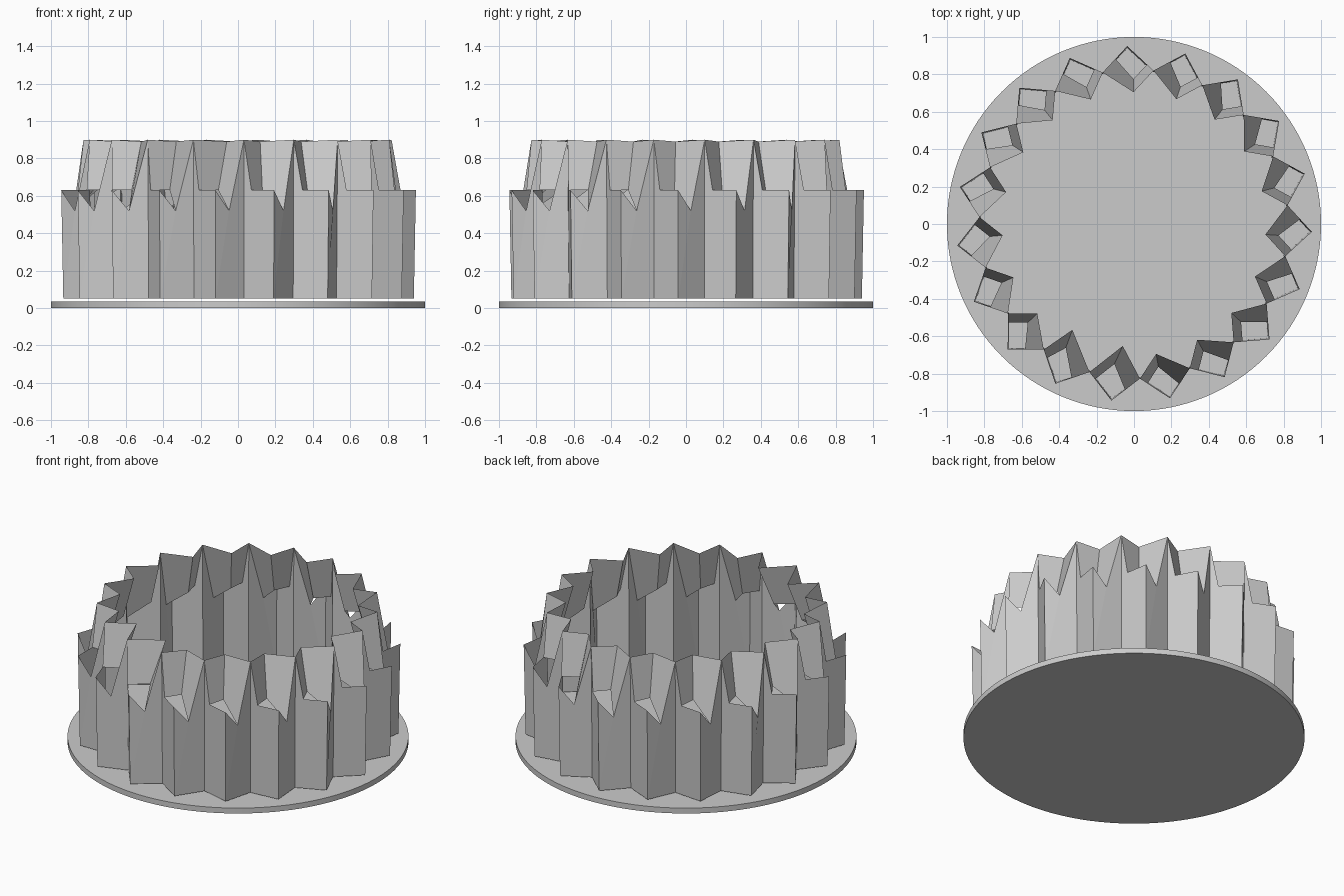
import bpy, bmesh
from math import radians, cos, sin
from mathutils import Vector

cube = bpy.data.objects.get("Cube")
if cube:
    bpy.data.objects.remove(cube)

PLEATS = 19
STEP = 360 / PLEATS
FIRST = 92.2
LOW, SHELF, TOP = 0.05, 0.63, 0.9


def polar(radius, degrees, z):
    a = radians(degrees)
    return Vector((radius * cos(a), radius * sin(a), z))


def at_height(point, z):
    return Vector((point.x, point.y, z))


def add_pleat(bm, angle, tip_radius, tip_turn):
    """One outward fold with its upper half cut free and pushed inward."""
    # Valleys on either side and the outer ridge
    valley_a = polar(0.827, angle - STEP / 2, TOP)
    valley_b = polar(0.827, angle + STEP / 2, TOP)
    foot_a = polar(0.818, angle - STEP / 2, LOW)
    foot_b = polar(0.818, angle + STEP / 2, LOW)
    ridge = polar(0.952, angle, SHELF)
    ridge_foot = polar(0.941, angle, LOW)

    # Lower ends of the slanted creases
    crease_a = at_height(valley_a.lerp(ridge, 0.25), SHELF)
    crease_b = at_height(valley_b.lerp(ridge, 0.52), 0.52)

    # Inward fold
    tip = polar(tip_radius, angle + tip_turn, 0.89)
    heel = tip + 0.38 * (valley_a - tip) + 0.25 * (valley_b - tip)
    heel.z = SHELF

    faces = (
        (foot_a, ridge_foot, ridge, crease_a, valley_a),
        (ridge_foot, crease_b, ridge),
        (ridge_foot, foot_b, valley_b, crease_b),
        (valley_a, crease_a, heel, tip),
        (tip, heel, crease_b, valley_b),
    )
    for corners in faces:
        bm.faces.new([bm.verts.new(p) for p in corners])


# Round base plate
bpy.ops.mesh.primitive_cylinder_add(vertices=128, radius=1, depth=0.035,
                                    location=(0, 0, 0.0175))
base = bpy.context.object
base.name = "base_plate"
bpy.ops.object.shade_smooth_by_angle(angle=radians(30))

# Pleated ring wall, with two deeper folds beside the seam
bm = bmesh.new()
for i in range(PLEATS):
    radius, turn = {10: (0.655, 2), 11: (0.655, -4)}.get(i, (0.705, -2))
    add_pleat(bm, FIRST - i * STEP, radius, turn)
bmesh.ops.remove_doubles(bm, verts=bm.verts, dist=0.0005)
mesh = bpy.data.meshes.new("pleated_wall")
bm.to_mesh(mesh)
bm.free()
wall = bpy.data.objects.new("pleated_wall", mesh)
bpy.context.collection.objects.link(wall)
